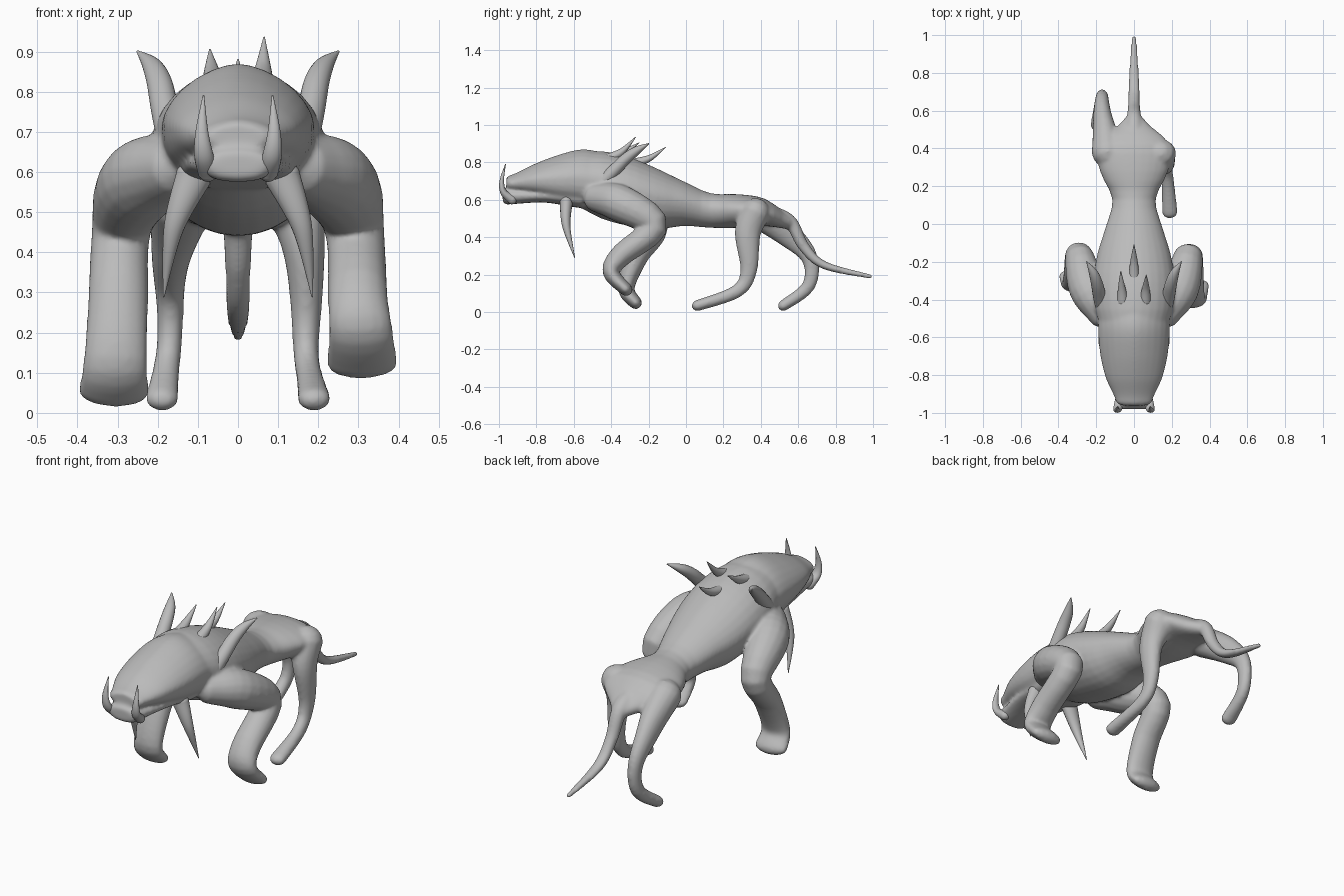
import bpy
import bmesh
import math
from mathutils import Vector

cube = bpy.data.objects.get("Cube")
if cube:
    bpy.data.objects.remove(cube, do_unlink=True)

hide = bpy.data.materials.new("grey_hide")
hide.use_nodes = True
grey = (0.5, 0.5, 0.5, 1)
hide.diffuse_color = grey
hide.node_tree.nodes["Principled BSDF"].inputs["Base Color"].default_value = grey


def smooth_value(values, t):
    """Read a list as a smooth curve, with t running from start to end."""
    last = len(values) - 1
    place = t * last
    index = min(int(place), last - 1)
    f = place - index
    before, start, end, after = (
        values[max(0, min(last, index + step))] for step in (-1, 0, 1, 2))
    leave, arrive = (end - before) / 2, (after - start) / 2
    ease = f * f * (3 - 2 * f)
    return (start + (end - start) * ease
            + leave * f * (1 - f) ** 2 - arrive * f * f * (1 - f))


def skin(name, rings):
    """Join rings of points into one closed smooth surface."""
    bm = bmesh.new()
    loops = [[bm.verts.new(point) for point in ring] for ring in rings]
    for lower, upper in zip(loops, loops[1:]):
        for j in range(len(lower)):
            bm.faces.new((lower[j - 1], lower[j], upper[j], upper[j - 1]))
    bm.faces.new(loops[0])
    bm.faces.new(loops[-1])
    bmesh.ops.recalc_face_normals(bm, faces=bm.faces)
    mesh = bpy.data.meshes.new(name)
    bm.to_mesh(mesh)
    bm.free()
    mesh.materials.append(hide)
    obj = bpy.data.objects.new(name, mesh)
    bpy.context.collection.objects.link(obj)
    bpy.ops.object.select_all(action='DESELECT')
    obj.select_set(True)
    bpy.context.view_layer.objects.active = obj
    bpy.ops.object.shade_smooth_by_angle(angle=math.radians(50))
    return obj


def angles(sides):
    return [math.tau * k / sides for k in range(sides)]


def limb(name, side, path, wide, deep, steps=24):
    """Round limb along a y, z path; side holds x, wide and deep the radii."""
    ys, zs = zip(*path)
    stations = []
    for i in range(steps + 1):
        t = i / steps
        point = Vector(smooth_value(values, t) for values in (side, ys, zs))
        stations.append((point, smooth_value(wide, t), smooth_value(deep, t)))

    def dome(end, neighbour):
        point, a, b = end
        out = (point - neighbour[0]).normalized() * min(a, b)
        return [(point + out * math.sin(g), a * math.cos(g), b * math.cos(g))
                for g in (0.5, 1, 1.4)]

    first = dome(stations[0], stations[1])[::-1]
    stations = first + stations + dome(stations[-1], stations[-2])
    rings = []
    for i, (point, a, b) in enumerate(stations):
        ahead = stations[min(i + 1, len(stations) - 1)][0]
        behind = stations[max(i - 1, 0)][0]
        along = (ahead - behind).normalized()
        across = (Vector((1, 0, 0)) - along * along.x).normalized()
        other = along.cross(across)
        rings.append([point + across * a * math.cos(g) + other * b * math.sin(g)
                      for g in angles(16)])
    return skin(name, rings)


def pair(name, side, path, wide, deep):
    limb("left_" + name, side, path, wide, deep)
    limb("right_" + name, [-x for x in side], path, wide, deep)


def trunk(name, front, back, top, bottom, width, widest, ridge=1, keel=1,
          round_end=0.015, steps=24):
    """Body from front to back; widest is the height share of the broadest line.
    Ridge and keel above one sharpen the upper and lower half, below one square it."""
    rings = []

    def section(t, y, scale):
        high, low, half = (smooth_value(values, t) for values in (top, bottom, width))
        middle = low + (high - low) * widest
        ring = []
        for g in angles(28):
            upper = math.sin(g) > 0
            power = ridge if upper else keel
            reach = high - middle if upper else low - middle
            out = math.copysign(abs(math.cos(g)) ** power, math.cos(g))
            ring.append((half * scale * out, y,
                         middle + reach * scale * abs(math.sin(g)) ** power))
        rings.append(ring)

    section(0, front - round_end, 0.75)
    for i in range(steps + 1):
        section(i / steps, front + (back - front) * i / steps, 1)
    section(1, back + round_end, 0.5)
    return skin(name, rings)


# Torso with neck, waist and hips
torso = trunk("body", front=-.6, back=.57, widest=.55,
              top=(.85, .86, .83, .77, .7, .635, .63, .605, .51),
              bottom=(.57, .5, .46, .44, .46, .45, .45, .46, .44),
              width=(.16, .205, .215, .195, .15, .115, .18, .19, .04), ridge=1.1)

# Head and lower jaw
head = trunk("head", front=-.945, back=-.42, widest=.5,
             top=(.73, .79, .84, .87, .85),
             bottom=(.65, .625, .59, .565, .53),
             width=(.095, .15, .18, .19, .19), ridge=1.2, keel=.8)
jaw = trunk("lower_jaw", front=-.965, back=-.55, widest=.6,
            top=(.66, .65, .65), bottom=(.575, .585, .555), width=(.09, .13, .15),
            keel=.8)

# Tusks, cheek spines, shoulder horns and back spikes
pair("tusk", side=(.075, .085, .09, .086),
     path=[(-.93, .6), (-.975, .64), (-.985, .7), (-.965, .79)],
     wide=(.025, .024, .016, .002), deep=(.025, .018, .012, .002))
pair("cheek_spine", side=(.11, .16, .185),
     path=[(-.64, .59), (-.64, .46), (-.595, .29)],
     wide=(.045, .025, .002), deep=(.035, .022, .002))
pair("shoulder_horn", side=(.15, .18, .195, .215, .25),
     path=[(-.47, .67), (-.39, .75), (-.32, .82), (-.26, .865), (-.2, .9)],
     wide=(.05, .036, .032, .024, .003), deep=(.04, .034, .03, .022, .003))
spike = dict(wide=(.03, .02, .002), deep=(.028, .018, .002))
limb("left_back_spike", (.06, .065), [(-.41, .82), (-.34, .86), (-.27, .935)], **spike)
limb("right_back_spike", (-.06, -.07), [(-.41, .82), (-.34, .85), (-.25, .905)], **spike)
limb("middle_spike", (0, 0), [(-.3, .79), (-.2, .82), (-.11, .88)], **spike)

# Front legs share the upper arm, then step differently
upper_arm = [(-.47, .61), (-.35, .58), (-.17, .46)]
arm_side = (.17, .28, .3, .31)
arm_wide = (.08, .105, .075, .075, .08, .09)
arm_deep = (.08, .1, .075, .06, .045, .035)
left_arm = limb("left_front_leg", arm_side,
                upper_arm + [(-.35, .3), (-.4, .21), (-.32, .12)], arm_wide, arm_deep)
right_arm = limb("right_front_leg", [-x for x in arm_side],
                 upper_arm + [(-.26, .3), (-.32, .13), (-.27, .05)], arm_wide, arm_deep)

# Hind legs, one forward and one back
hind_side = (.14, .168, .17, .19)
hind_wide = (.085, .055, .036, .032, .042)
hind_deep = (.08, .07, .045, .036, .03)
left_hind = limb("left_hind_leg", hind_side,
                 [(.37, .53), (.33, .42), (.335, .22), (.27, .11), (.06, .034)],
                 hind_wide, hind_deep)
right_hind = limb("right_hind_leg", [-x for x in hind_side],
                  [(.38, .53), (.54, .42), (.66, .29), (.655, .14), (.52, .034)],
                  hind_wide, hind_deep)

# Tail
tail = limb("tail", side=(0, 0),
            path=[(.46, .53), (.56, .48), (.63, .35), (.74, .25), (.985, .19)],
            wide=(.05, .04, .032, .03, .014), deep=(.04, .036, .03, .022, .013))

# Blend the fleshy parts into one continuous hide
for part in (head, jaw, left_arm, right_arm, left_hind, right_hind, tail, torso):
    part.select_set(True)
bpy.context.view_layer.objects.active = torso
bpy.ops.object.join()
blend = torso.modifiers.new("blend", 'REMESH')
blend.mode = 'VOXEL'
blend.voxel_size = 0.008
blend.use_smooth_shade = True
soften = torso.modifiers.new("soften", 'SMOOTH')
soften.factor = 0.5
soften.iterations = 12
